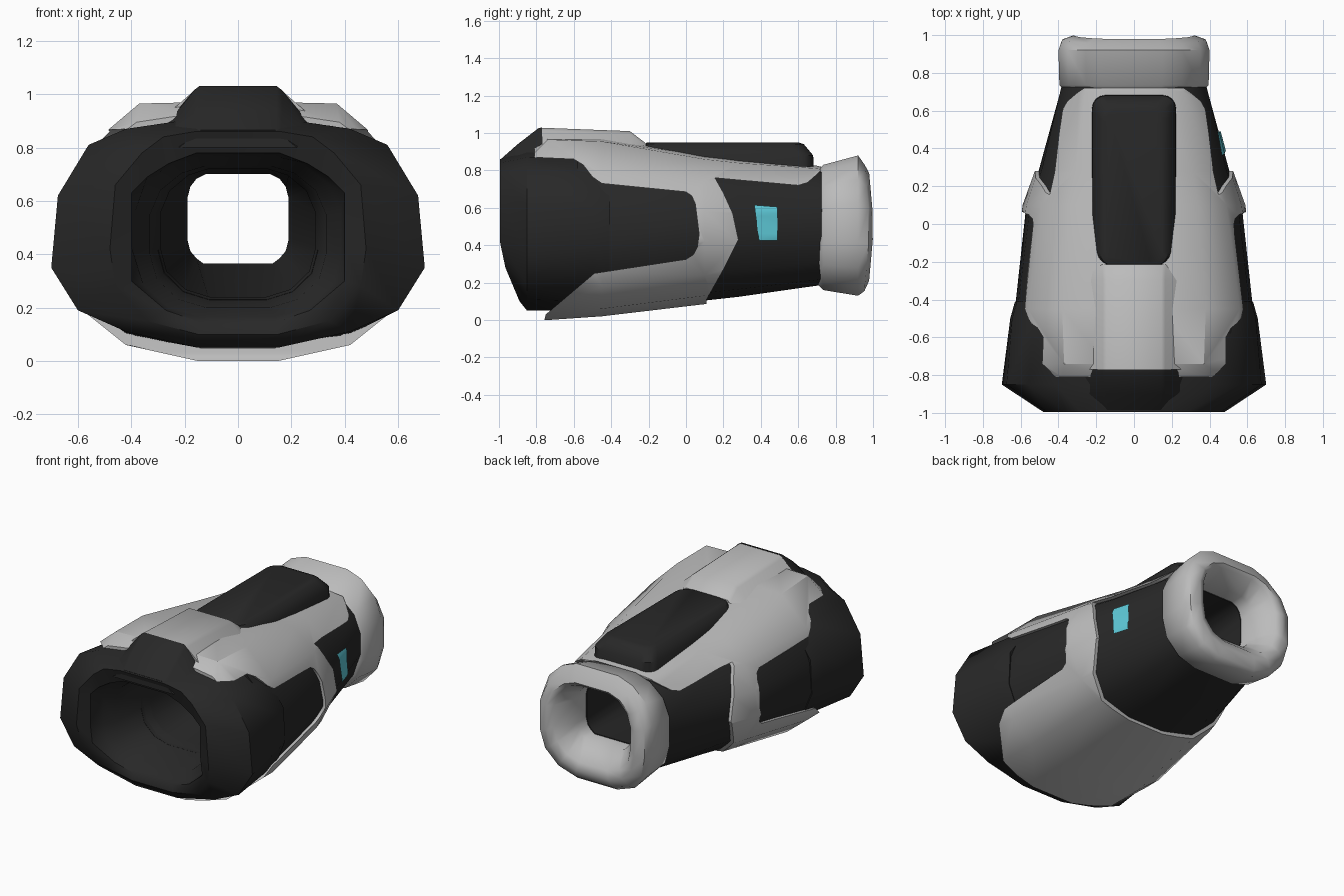
import bpy, bmesh, math
from mathutils import Vector
from mathutils.bvhtree import BVHTree

if "Cube" in bpy.data.objects:
    bpy.data.objects.remove(bpy.data.objects["Cube"])


def material(name, rgb):
    m = bpy.data.materials.new(name)
    m.diffuse_color = (*rgb, 1)
    m.use_nodes = True
    m.node_tree.nodes["Principled BSDF"].inputs["Base Color"].default_value = m.diffuse_color
    return m


GREY = material("light grey", (0.5, 0.5, 0.5))
DARK = material("charcoal", (0.021, 0.021, 0.021))
CYAN = material("cyan", (0.11, 0.58, 0.68))


def finish(name, bm, mat, angle=38):
    bmesh.ops.recalc_face_normals(bm, faces=bm.faces)
    me = bpy.data.meshes.new(name)
    bm.to_mesh(me)
    bm.free()
    me.materials.append(mat)
    ob = bpy.data.objects.new(name, me)
    bpy.context.collection.objects.link(ob)
    smooth(ob, angle)
    return ob


def smooth(ob, angle=38):
    bpy.ops.object.select_all(action='DESELECT')
    ob.select_set(True)
    bpy.context.view_layer.objects.active = ob
    bpy.ops.object.shade_smooth_by_angle(angle=math.radians(angle))


def loft(name, rings, mat, tube=False, angle=38):
    """Skin full rings of points; a tube joins last ring to first, otherwise the ends are capped."""
    bm = bmesh.new()
    vs = [[bm.verts.new(p) for p in r] for r in rings]
    n = len(vs[0])
    pairs = list(zip(vs, vs[1:])) + ([(vs[-1], vs[0])] if tube else [])
    for a, b in pairs:
        for i in range(n):
            j = (i + 1) % n
            bm.faces.new((a[i], a[j], b[j], b[i]))
    if not tube:
        bm.faces.new(vs[0])
        bm.faces.new(vs[-1])
    return finish(name, bm, mat, angle)


def mirror(half, y):
    """Half outline (x, z) from bottom to top -> full ring; y is a number or a function of z."""
    f = y if callable(y) else (lambda z: y)
    return [(x, f(z), z) for x, z in half] + [(-x, f(z), z) for x, z in reversed(half)]


def inset(half, d):
    out = []
    for x, z in half:
        v = Vector((x, z - 0.5))
        v -= v.normalized() * d
        out.append((v.x, v.y + 0.5))
    return out


ROUND = [(.36, 0), (.68, .06), (.92, .2), (1, .38), (1, .66), (.88, .83), (.64, .95), (.38, 1)]
SQUARE = [(.68, 0), (.82, .06), (.94, .14), (1, .27), (1, .73), (.94, .86), (.82, .95), (.64, 1)]


def hole(y, w, z0, z1, shape=ROUND):
    return mirror([(w * a, z0 + (z1 - z0) * b) for a, b in shape], y)


# Main hull sections, front to back
HULL = [
    (-.81, [(.15, .0), (.42, .06), (.60, .20), (.66, .40), (.62, .66), (.48, .82), (.38, .895), (.15, .93)]),
    (-.74, [(.15, .0), (.42, .06), (.595, .20), (.66, .40), (.62, .66), (.50, .855), (.37, .965), (.15, .97)]),
    (-.45, [(.15, .02), (.42, .06), (.57, .18), (.65, .38), (.635, .58), (.56, .78), (.38, .955), (.15, .97)]),
    (.10, [(.13, .085), (.36, .13), (.50, .24), (.59, .42), (.57, .58), (.49, .74), (.34, .86), (.15, .88)]),
    (.28, [(.12, .105), (.33, .15), (.45, .25), (.525, .42), (.51, .58), (.43, .74), (.31, .84), (.15, .86)]),
    (.70, [(.12, .165), (.28, .2), (.36, .3), (.41, .45), (.41, .6), (.36, .72), (.26, .81), (.12, .825)]),
]
HULL.append((.76, inset(HULL[-1][1], .015)))

# Dark inner hull with its tunnel
outer = [mirror(inset(HULL[2][1], .02), -.58)]
outer += [mirror(inset(h, .02), y) for y, h in HULL[2:]]
core = loft("inner_hull", outer + [hole(.76, .19, .365, .70, SQUARE), hole(-.58, .30, .23, .73)], DARK, tube=True)

# Dark front cowl, rim slanting back at the bottom
slant = lambda y: (lambda z: y + .42 * max(0, .35 - z))
loft("front_cowl", [
    mirror([(.15, .06), (.42, .10), (.56, .21), (.63, .38), (.62, .60), (.51, .76), (.37, .87), (.15, .90)], -.41),
    mirror([(.15, .055), (.42, .10), (.57, .21), (.655, .38), (.645, .60), (.535, .78), (.37, .88), (.15, .91)], -.50),
    mirror([(.15, .05), (.42, .11), (.60, .19), (.70, .35), (.675, .62), (.56, .81), (.42, .87), (.15, .91)], -.85),
    mirror([(.15, .10), (.34, .15), (.46, .28), (.48, .42), (.46, .66), (.36, .78), (.28, .84), (.16, .86)], slant(-.995)),
    mirror([(.14, .145), (.27, .19), (.40, .30), (.40, .43), (.40, .63), (.34, .69), (.26, .74), (.155, .78)], slant(-.965)),
    hole(-.85, .385, .165, .765),
    hole(-.80, .33, .20, .73),
    hole(-.50, .29, .24, .72),
], DARK, tube=True, angle=50)

# Light armour shell, cut to shape from the side
armour = loft("armour_shell",
              [mirror(h, y) for y, h in HULL] + [mirror(inset(h, .05), y) for y, h in reversed(HULL)],
              GREY, tube=True)
FRONT_CUT = [(-1.2, .87), (-.815, .87), (-.6, .86), (-.55, .83), (-.50, .765), (-.45, .73), (0, .685), (.03, .665),
             (.05, .62), (.07, .46), (.06, .39), (.04, .35), (0, .325), (-.49, .25), (-.75, .03), (-.78, -.1), (-1.2, -.1)]
REAR_CUT = [(.10, -.1), (.11, .11), (.20, .27), (.28, .43), (.25, .57), (.20, .68), (.155, .76), (.6, .72),
            (.65, .735), (.69, .77), (.72, .80), (.74, 1.2), (1.2, 1.2), (1.2, -.1)]
for outline in (FRONT_CUT, REAR_CUT):
    cutter = loft("cutter", [[(x, y, z) for y, z in outline] for x in (-1, 1)], GREY)
    cutter.hide_render = True
    mod = armour.modifiers.new("cut", 'BOOLEAN')
    mod.operation, mod.solver, mod.object = 'DIFFERENCE', 'EXACT', cutter
    bpy.context.view_layer.objects.active = armour
    bpy.ops.object.modifier_apply(modifier=mod.name)
    bpy.data.objects.remove(cutter)
smooth(armour)


# Raised ridge on top: dark at the front, light behind
def ridge(name, stations, mat):
    loft(name, [mirror([(wb, zb), (wt, zt - .015), (wt - .02, zt)], y) for y, wb, zb, wt, zt in stations], mat)


ridge("front_ridge", [(-.985, .22, .80, .16, .865), (-.90, .25, .87, .165, .94), (-.79, .26, .90, .165, 1.025),
                      (-.77, .26, .90, .165, 1.03)], DARK)
ridge("top_ridge", [(-.77, .26, .93, .165, 1.028), (-.30, .26, .91, .165, 1.01), (-.215, .26, .88, .17, .945)], GREY)


# Dark raised bar on top with rounded corners
def rounded(w, y0, y1, z, r, steps=4):
    pts = []
    for cx, cy, a0 in ((w - r, y1 - r, 0), (r - w, y1 - r, 90), (r - w, y0 + r, 180), (w - r, y0 + r, 270)):
        for k in range(steps + 1):
            a = math.radians(a0 + 90 * k / steps)
            pts.append((cx + r * math.cos(a), cy + r * math.sin(a), z))
    return pts


loft("top_bar", [rounded(.225, -.22, .685, .76, .07), rounded(.22, -.22, .68, .88, .07),
                 rounded(.18, -.22, .63, .94, .07), rounded(.15, -.21, .60, .95, .06)], DARK)

# Light rear ring, its rim bulging back at mid height
bulge = lambda y: (lambda z: y - .09 * abs(z - .5))
loft("rear_ring", [
    hole(.705, .36, .19, .80), hole(.735, .395, .16, .83), hole(.92, .40, .13, .88),
    hole(bulge(.985), .38, .155, .83), hole(bulge(1.005), .32, .21, .785), hole(bulge(.985), .28, .26, .765),
    hole(.85, .195, .36, .705, SQUARE), hole(.72, .195, .36, .705, SQUARE),
], GREY, tube=True, angle=50)

# Cyan light on the right side, wrapped onto the inner hull
bm = bmesh.new()
bm.from_mesh(core.data)
bmesh.ops.triangulate(bm, faces=bm.faces)
tree = BVHTree.FromBMesh(bm)
bm.free()
bm = bmesh.new()
N = 10
grid = []
for i in range(N + 1):
    row = []
    for j in range(N + 1):
        u, v = i / N, j / N
        y, z = .365 + .125 * u + .025 * (1 - v) * (1 - u), .425 + .19 * v - .01 * u * v
        hit = tree.ray_cast(Vector((2, y, z)), Vector((-1, 0, 0)))[0]
        row.append(bm.verts.new((hit.x + .012, y, z)))
    grid.append(row)
for i in range(N):
    for j in range(N):
        bm.faces.new((grid[i][j], grid[i + 1][j], grid[i + 1][j + 1], grid[i][j + 1]))
light = finish("side_light", bm, CYAN)
if light.data.polygons[0].normal.x < 0:
    light.data.flip_normals()
